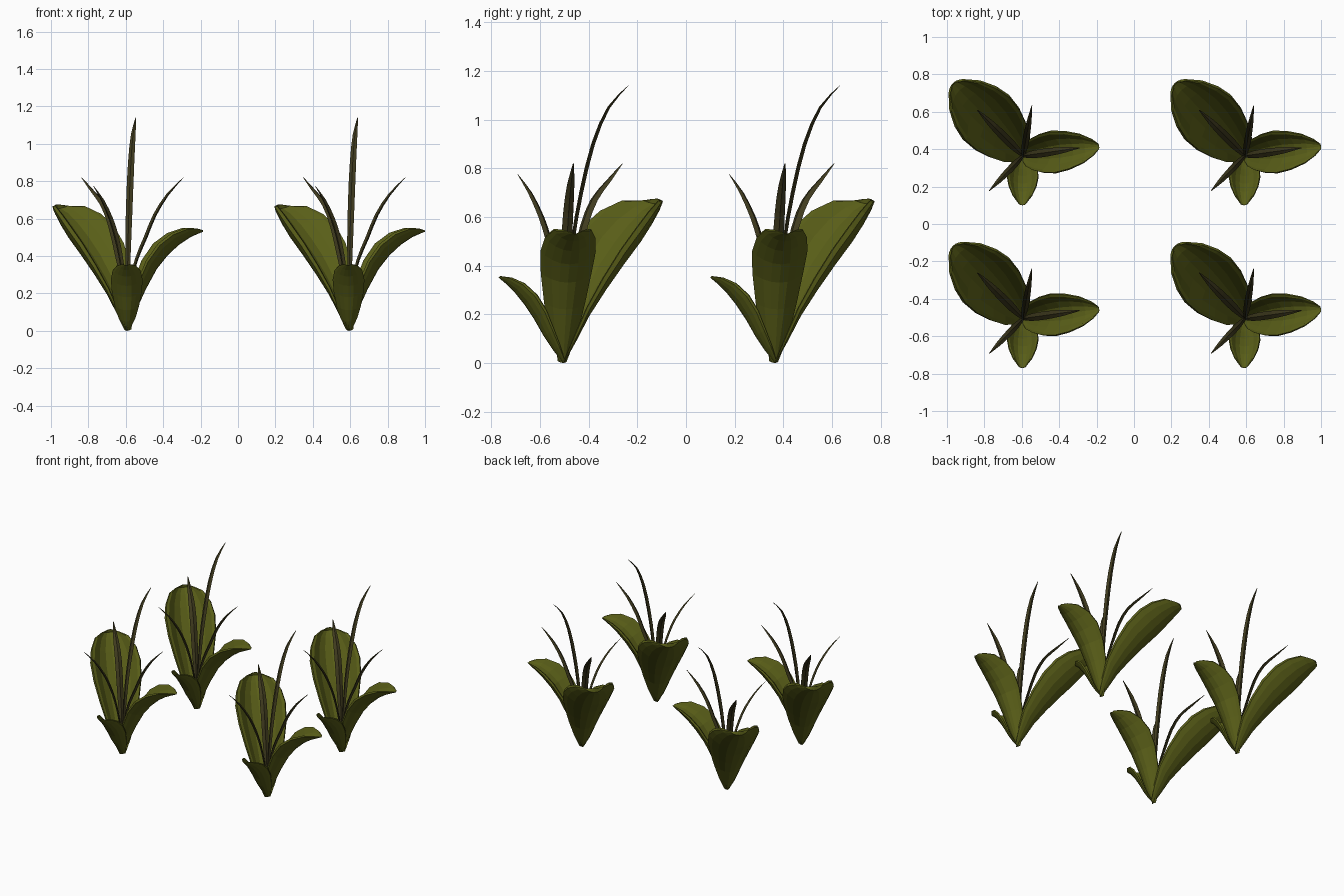
import bpy
from math import cos, sin, radians
from mathutils import Vector

if "Cube" in bpy.data.objects:
    bpy.data.objects.remove(bpy.data.objects["Cube"])


def material(name, rgb):
    m = bpy.data.materials.new(name)
    m.diffuse_color = (*rgb, 1)
    m.use_nodes = True
    m.node_tree.nodes["Principled BSDF"].inputs["Base Color"].default_value = m.diffuse_color
    return m


GREEN = material("leaf_green", (0.10, 0.112, 0.009))
BROWN = material("blade_brown", (0.05, 0.043, 0.013))


def smooth_path(rows):
    """Insert a curved midpoint between neighbouring rows."""
    v = [Vector(r) for r in rows]
    out = [v[0]]
    for i in range(len(v) - 1):
        a, d = v[max(i - 1, 0)], v[min(i + 2, len(v) - 1)]
        out += [(v[i] + v[i + 1]) * 0.5625 - (a + d) * 0.0625, v[i + 1]]
    return out


def frames(rows, angle):
    """Centre point, sideways direction and upper normal for each (r, z, ...) row."""
    out = Vector((cos(radians(angle)), sin(radians(angle)), 0))
    side = Vector((-out.y, out.x, 0))
    for i, row in enumerate(rows):
        a, b = rows[max(i - 1, 0)], rows[min(i + 1, len(rows) - 1)]
        t = Vector((b[0] - a[0], b[1] - a[1])).normalized()
        normal = out * -t.y + Vector((0, 0, t.x))
        yield out * row[0] + Vector((0, 0, row[1])), side, normal


def loft(name, rings, mat):
    """Closed skin over equal rings, capped at both ends."""
    n = len(rings[0])
    verts = [p for ring in rings for p in ring]
    faces = [(i * n + j, i * n + (j + 1) % n, (i + 1) * n + (j + 1) % n, (i + 1) * n + j)
             for i in range(len(rings) - 1) for j in range(n)]
    faces += [tuple(reversed(range(n))), tuple(range(len(verts) - n, len(verts)))]
    me = bpy.data.meshes.new(name)
    me.from_pydata(verts, [], faces)
    me.materials.append(mat)
    me.update()
    return me


def leaf(name, angle, rows):
    # fleshy cupped section: bulging outer skin, rounded rim, shallow inner hollow
    outer = [(0.32, 0.07), (0.62, 0.3), (0.86, 0.6), (1, 0.85), (0.95, 1)]
    inner = [(0.83, 0.93), (0.58, 0.52), (0.3, 0.27)]
    half = outer + inner
    section = [(0, 0)] + half + [(0, 0.2)] + [(-u, h) for u, h in reversed(half)]
    rings = []
    for i, (p, side, nor) in enumerate(frames(rows, angle)):
        w = rows[i][2]
        depth = 0.8 * w * (1 - 0.35 * (i / (len(rows) - 1)) ** 5)
        rings.append([p + side * w * u + nor * depth * h for u, h in section])
    return loft(name, rings, GREEN)


def blade(name, angle, rows, width):
    # thin diamond-section blade tapering to a point
    taper = [0.4, 0.65, 0.9, 1, 0.95, 0.7, 0.1]
    rows = smooth_path([(r, z, t) for (r, z), t in zip(rows, taper)])
    rings = []
    for row, (p, side, nor) in zip(rows, frames(rows, angle)):
        w = width * row[2] / 2
        rings.append([p + side * w, p + nor * w * 0.45, p - side * w, p - nor * w * 0.45])
    return loft(name, rings, BROWN)


# leaves: rows of (distance out, height, half width)
leaves = [
    leaf("large_leaf", 134, [
        (0, 0, .02), (.05, .08, .06), (.11, .18, .10), (.19, .28, .135), (.28, .38, .163),
        (.37, .47, .172), (.44, .545, .155), (.50, .61, .115), (.54, .65, .06), (.535, .675, .03)]),
    leaf("side_leaf", 7, [
        (0, 0, .015), (.05, .11, .06), (.10, .22, .085), (.16, .33, .105), (.22, .405, .115),
        (.28, .46, .105), (.34, .50, .08), (.385, .52, .045), (.41, .53, .015)]),
    leaf("small_leaf", -91, [
        (0, 0, .015), (.04, .05, .045), (.08, .11, .065), (.12, .18, .08), (.16, .24, .085),
        (.20, .29, .075), (.235, .325, .052), (.265, .35, .018)]),
]

# blades: rows of (distance out, height)
blades = [
    blade("tall_blade", 80, [(0, .05), (.02, .3), (.04, .5), (.075, .7), (.125, .9),
                             (.19, 1.05), (.272, 1.14)], .036),
    blade("right_blade", 8, [(0, .05), (.02, .25), (.05, .38), (.10, .5), (.15, .62),
                             (.22, .73), (.305, .82)], .044),
    blade("back_blade", 135, [(0, .05), (.03, .25), (.07, .4), (.12, .56), (.18, .67),
                              (.26, .745), (.345, .82)], .046),
    blade("front_blade", 226, [(0, .05), (.02, .25), (.05, .4), (.085, .51), (.125, .6),
                               (.19, .7), (.26, .775)], .036),
]

# four identical plants in a grid
for k, (x, y) in enumerate([(-.593, -.505), (.593, -.505), (-.593, .365), (.593, .365)]):
    for me in leaves + blades:
        ob = bpy.data.objects.new(f"{me.name}_{k + 1}", me)
        ob.location = (x, y, 0)
        bpy.context.collection.objects.link(ob)
